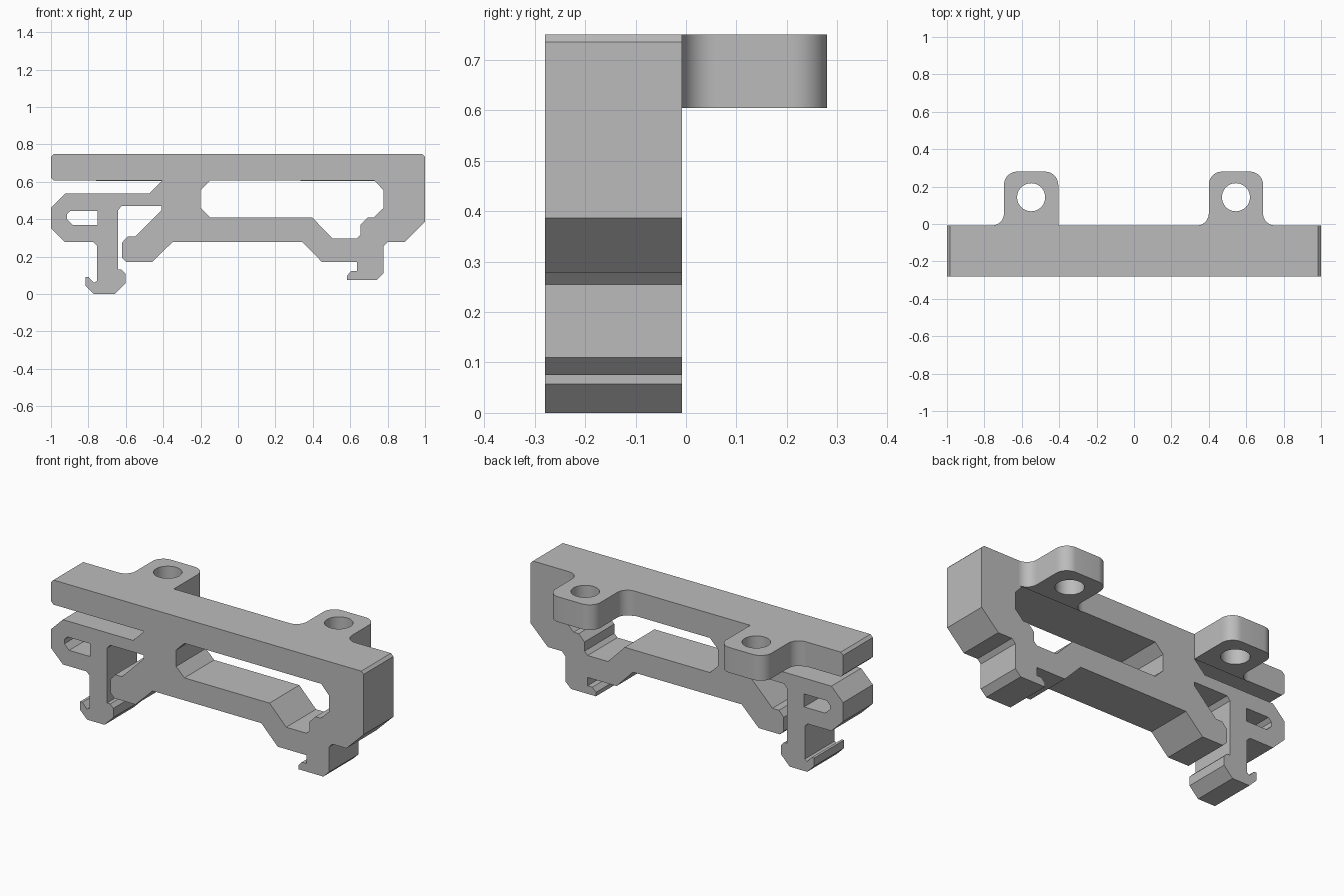
import bpy
import bmesh
from math import sin, cos, pi, radians
from mathutils import Matrix

if "Cube" in bpy.data.objects:
    bpy.data.objects.remove(bpy.data.objects["Cube"])

FRONT, BACK = -0.28, -0.008      # depth range of the main frame
TOP, TAB_BOTTOM, TAB_END = 0.75, 0.604, 0.28

grey = bpy.data.materials.new("plain grey")
grey.use_nodes = True
colour = (0.5, 0.5, 0.5, 1)
grey.diffuse_color = colour
grey.node_tree.nodes["Principled BSDF"].inputs["Base Color"].default_value = colour


def arc(cx, cy, r, start, end, steps=10):
    """Points along an arc, angles in degrees."""
    angles = [radians(start + (end - start) * i / steps) for i in range(steps + 1)]
    return [(cx + r * cos(a), cy + r * sin(a)) for a in angles]


def extruded(name, loops, depth, matrix):
    """Solid plate from an outline and its holes, centred on its depth."""
    curve = bpy.data.curves.new(name + "_profile", "CURVE")
    curve.dimensions = "2D"
    curve.fill_mode = "BOTH"
    curve.extrude = depth / 2
    for loop in loops:
        spline = curve.splines.new("POLY")
        spline.points.add(len(loop) - 1)
        for point, (u, v) in zip(spline.points, loop):
            point.co = (u, v, 0, 1)
        spline.use_cyclic_u = True
    helper = bpy.data.objects.new(name + "_helper", curve)
    bpy.context.collection.objects.link(helper)
    mesh = bpy.data.meshes.new_from_object(helper)
    bpy.data.objects.remove(helper)

    bm = bmesh.new()
    bm.from_mesh(mesh)
    bmesh.ops.remove_doubles(bm, verts=bm.verts, dist=0.0005)
    bmesh.ops.transform(bm, matrix=matrix, verts=bm.verts)
    bmesh.ops.recalc_face_normals(bm, faces=bm.faces)
    for face in bm.faces:
        face.smooth = False
    bm.to_mesh(mesh)
    bm.free()
    mesh.name = name
    mesh.materials.clear()
    mesh.materials.append(grey)
    obj = bpy.data.objects.new(name, mesh)
    bpy.context.collection.objects.link(obj)
    return obj


# Frame outline, clockwise from the top bar
top_bar = [(-1, .735), (-.985, TOP), (.985, TOP), (1, .735), (1, .386), (.89, .278)]
right_hook = [(.8, .278), (.778, .255), (.778, .11), (.742, .075), (.582, .075),
              (.582, .098), (.605, .122), (.635, .122), (.635, .17)]
lower_beam = [(.45, .17), (.345, .278), (-.35, .278), (-.46, .17), (-.595, .17),
              (-.62, .195), (-.62, .275), (-.59, .308), (-.548, .308),
              (-.408, .448), (-.408, .47)]
left_clip = [(-.622, .47), (-.642, .448), (-.642, .13), (-.622, .13), (-.602, .11),
             (-.602, .057), (-.658, 0), (-.77, 0), (-.815, .045), (-.815, .092),
             (-.8, .092), (-.77, .06), (-.755, .07), (-.755, .26), (-.775, .278)]
left_arm = [(-.925, .278), (-1, .352), (-1, .462), (-.925, .537), (-.475, .537),
            (-.405, .608), (-.985, .608), (-1, .623)]

# Openings through the frame
window = [(-.147, .608), (.728, .608), (.778, .555), (.778, .46), (.725, .408),
          (.692, .408), (.655, .37), (.655, .317), (.635, .297), (.505, .297),
          (.398, .408), (-.147, .408), (-.2, .46), (-.2, .555)]
slot = [(-.915, .425), (-.895, .445), (-.75, .445), (-.75, .37), (-.885, .37),
        (-.915, .4)]

upright = Matrix.Translation((0, (FRONT + BACK) / 2, 0)) @ Matrix.Rotation(pi / 2, 4, "X")
outline = top_bar + right_hook + lower_beam + left_clip + left_arm
extruded("frame", [outline, window, slot], BACK - FRONT, upright)


# Screw tabs on the back, with blended roots
def screw_tab(name, x, blend_inner):
    half, corner, root = 0.145, 0.07, 0.065
    left, right = x - half, x + half
    shape = arc(left - root, BACK + root, root, -90, 0)
    shape += arc(left + corner, TAB_END - corner, corner, 180, 90)
    shape += arc(right - corner, TAB_END - corner, corner, 90, 0)
    if blend_inner:
        shape += arc(right + root, BACK + root, root, 180, 270)
    else:
        shape.append((right, BACK))
    hole = arc(x, 0.143, 0.075, 0, 360, 48)[:-1]
    flat = Matrix.Translation((0, 0, (TOP + TAB_BOTTOM) / 2))
    tab = extruded(name, [shape, hole], TOP - TAB_BOTTOM, flat)
    bpy.ops.object.select_all(action="DESELECT")
    tab.select_set(True)
    bpy.context.view_layer.objects.active = tab
    bpy.ops.object.shade_smooth_by_angle(angle=radians(30))


screw_tab("right_screw_tab", -0.55, False)
screw_tab("left_screw_tab", 0.545, True)
